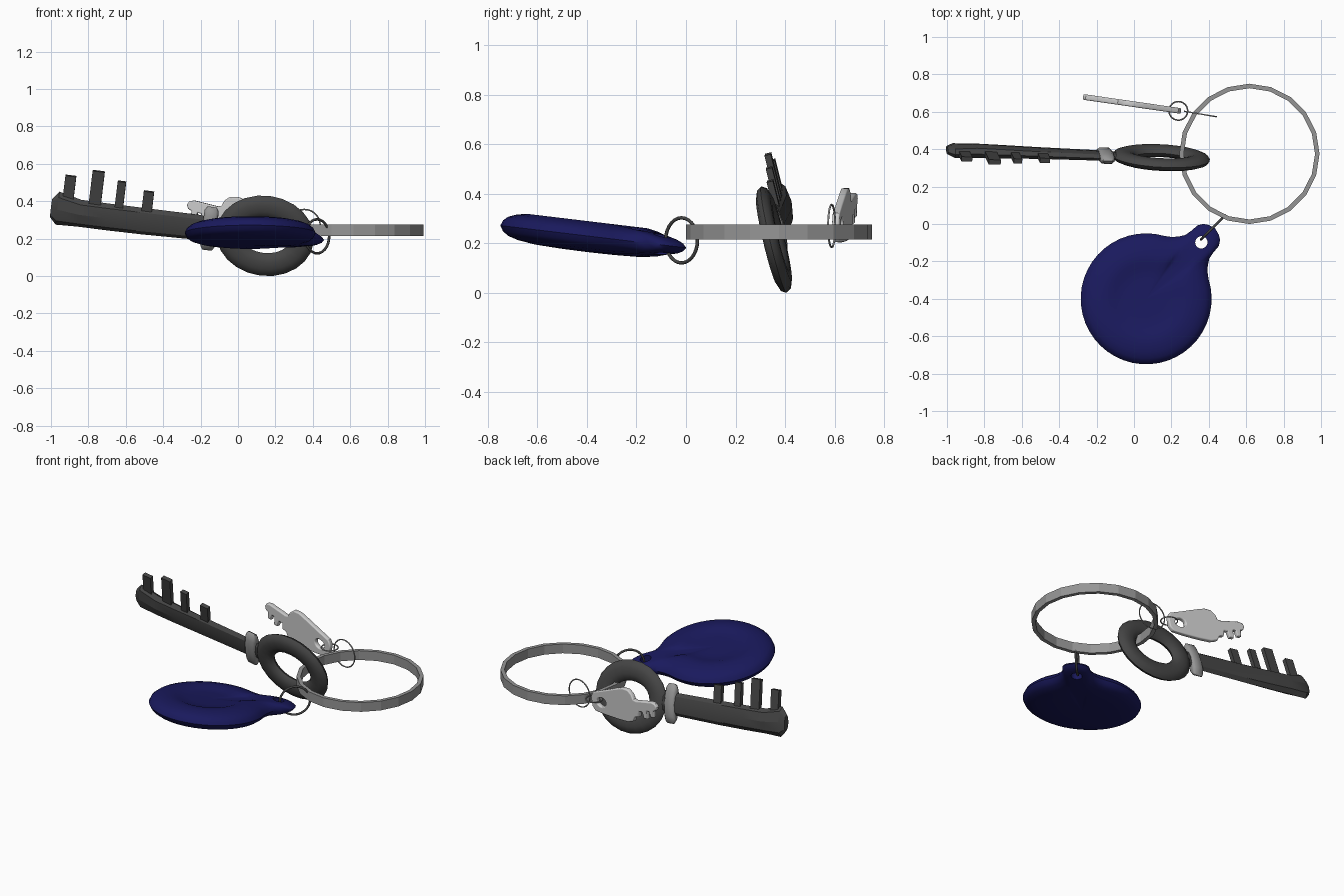
import bpy, bmesh
from math import cos, sin, radians, pi
from mathutils import Vector, Matrix

if "Cube" in bpy.data.objects:
    bpy.data.objects.remove(bpy.data.objects["Cube"])


def frame(origin, u, v):
    """Matrix whose x runs along u, y close to v, z across the part."""
    u = Vector(u).normalized()
    w = u.cross(Vector(v)).normalized()
    v = w.cross(u)
    m = Matrix((u, v, w)).transposed().to_4x4()
    m.translation = Vector(origin)
    return m


def colour(name, c):
    m = bpy.data.materials.new(name)
    m.diffuse_color = (*c, 1)
    m.use_nodes = True
    m.node_tree.nodes["Principled BSDF"].inputs["Base Color"].default_value = m.diffuse_color
    return m


def finish(name, bm, m=Matrix(), mat=None, smooth=None):
    bmesh.ops.transform(bm, matrix=m, verts=bm.verts)
    bmesh.ops.recalc_face_normals(bm, faces=bm.faces)
    me = bpy.data.meshes.new(name)
    bm.to_mesh(me)
    bm.free()
    ob = bpy.data.objects.new(name, me)
    bpy.context.collection.objects.link(ob)
    if mat:
        me.materials.append(mat)
    if smooth:
        shade(ob, smooth)
    return ob


def shade(ob, angle):
    bpy.ops.object.select_all(action='DESELECT')
    bpy.context.view_layer.objects.active = ob
    ob.select_set(True)
    bpy.ops.object.shade_smooth_by_angle(angle=radians(angle))


def skin(bm, loops, closed=False):
    """Bridge equal point loops; cap the ends unless closed."""
    rows = [[bm.verts.new(p) for p in loop] for loop in loops]
    n = len(rows[0])
    for i in range(len(rows) if closed else len(rows) - 1):
        a, b = rows[i], rows[(i + 1) % len(rows)]
        for j in range(n):
            k = (j + 1) % n
            bm.faces.new((a[j], a[k], b[k], b[j]))
    if not closed:
        bm.faces.new(rows[0])
        bm.faces.new(rows[-1])


def ring(name, m, ru, rv, section, n, mat=None, smooth=None):
    bm = bmesh.new()
    loops = []
    for i in range(n):
        a = 2 * pi * i / n
        loops.append([((ru + d) * cos(a), (rv + d) * sin(a), h) for d, h in section])
    skin(bm, loops, True)
    return finish(name, bm, m, mat, smooth)


def oval(a, b, n):
    return [(a * cos(2 * pi * i / n), b * sin(2 * pi * i / n)) for i in range(n)]


def loft(name, m, stations, n, mat=None, smooth=None):
    """Stations are (distance, low, high, half thickness)."""
    bm = bmesh.new()
    loops = []
    for s, lo, hi, w in stations:
        loops.append([(s, (lo + hi) / 2 + y, z) for y, z in oval((hi - lo) / 2, w, n)])
    skin(bm, loops)
    return finish(name, bm, m, mat, smooth)


blue = colour("blue_plastic", (0.01, 0.01, 0.11))
dark = colour("dark_metal", (0.06, 0.06, 0.06))
steel = colour("steel", (0.3, 0.3, 0.3))
light = colour("light_metal", (0.6, 0.6, 0.6))

# Main ring: flat faceted band
band = [(-0.012, -0.03), (0.012, -0.03), (0.012, 0.03), (-0.012, 0.03)]
ring("main_ring", Matrix.Translation((0.617, 0.375, 0.245)), 0.363, 0.363, band, 20, steel)

# Small connecting rings
wire = oval(0.007, 0.007, 8)
thin = oval(0.004, 0.004, 6)
ring("fob_ring", frame((0.423, -0.018, 0.212), (1, 1, 0), (0, 0, 1)),
     0.091, 0.091, wire, 28, dark, 60)
ring("small_key_ring", frame((0.355, 0.588, 0.27), (1, -0.17, 0), (0, 0, 1)),
     0.086, 0.086, thin, 28, steel, 60)
ring("small_key_link", Matrix.Translation((0.237, 0.605, 0.27)), 0.05, 0.05, thin, 24, steel, 60)

# Fob: teardrop disc, dished on top, pierced in its lug
half = [(4, .518), (7, .505), (9.5, .48), (11, .435), (13, .40), (17, .375), (22, .358)]
outline = [(0, .527)] + half
outline += [(d, .35) for d in range(28, 333, 8)]
outline += [(360 - d, r) for d, r in reversed(half)]
top = [(.02, .046), (.3, .046), (.48, .05), (.56, .06), (.7, .06), (.82, .051),
       (.91, .039), (.97, .022), (1, 0)]
bottom = [(.97, -.022), (.91, -.038), (.8, -.05), (.6, -.06), (.3, -.064), (.02, -.065)]
loops = []
for t, h in top + bottom:
    row = []
    for d, r in outline:
        a = radians(d + 45.5)
        x, y = .065 + r * t * cos(a), -.40 + r * t * sin(a)
        row.append((x, y, .23 - .12 * (y + .4) + h * (1 - t * (1 - .35 / r))))
    loops.append(row)
bm = bmesh.new()
skin(bm, loops)
fob = finish("fob", bm, mat=blue)
bm = bmesh.new()
bmesh.ops.create_cone(bm, cap_ends=True, segments=20, radius1=.033, radius2=.033, depth=.5)
cutter = finish("fob_hole_cutter", bm, Matrix.Translation((.36, -.098, .2)))
cutter.hide_render = True
cutter.hide_set(True)
mod = fob.modifiers.new("hole", 'BOOLEAN')
mod.operation = 'DIFFERENCE'
mod.object = cutter
bpy.context.view_layer.objects.active = fob
bpy.ops.object.modifier_apply(modifier=mod.name)
bpy.data.objects.remove(cutter)
shade(fob, 45)

# Large key: oval bow, collar, flaring blade and teeth
key = frame((0.145, 0.355, 0.215), (-1, 0.035, 0.13), (0.13, -0.25, 1))
ring("large_key_bow", key, 0.2, 0.158, oval(0.063, 0.032, 10), 24, dark, 50)
loft("large_key_collar", key, [(.262, -.1, .1, .022), (.275, -.12, .12, .034),
     (.325, -.12, .12, .034), (.338, -.1, .1, .022)], 14, steel, 50)
loft("large_key_blade", key, [(.24, -.055, .055, .022), (.36, -.07, .068, .024),
     (.66, -.08, .066, .028), (.86, -.083, .065, .034), (1.0, -.083, .066, .038),
     (1.12, -.088, .095, .034), (1.155, -.05, .05, .02)], 8, dark, 20)
for i, (s, w, h) in enumerate([(.645, .055, .16), (.795, .045, .195),
                               (.925, .065, .235), (1.07, .058, .19)]):
    bm = bmesh.new()
    bmesh.ops.create_cube(bm, size=1)
    size = Matrix.Diagonal((w, h - .03, .026, 1))
    finish(f"large_key_tooth_{i + 1}", bm,
           key @ Matrix.Translation((s, (h + .03) / 2, 0)) @ size, dark)

# Small key: filled outline with a slot in the bow
body = [(0, -.03), (0, .03), (.02, .058), (.1, .075), (.2, .098), (.27, .112), (.315, .105),
        (.34, .08), (.35, .05), (.37, .043), (.5, .05), (.525, .042), (.535, .022),
        (.525, .002), (.505, -.005), (.5, -.045), (.477, -.045), (.47, -.01), (.45, -.01),
        (.445, -.06), (.42, -.06), (.41, -.02), (.385, -.02), (.375, -.055), (.345, -.06),
        (.325, -.088), (.28, -.098), (.2, -.09), (.1, -.075), (.02, -.058)]
slot = [(.045 + .035 + x, y) for x, y in oval(.038, .03, 12)]
cu = bpy.data.curves.new("small_key", 'CURVE')
cu.dimensions = '2D'
cu.fill_mode = 'BOTH'
cu.extrude = .008
cu.bevel_depth = .007
cu.bevel_resolution = 2
cu.offset = -.006
for pts in (body, slot):
    sp = cu.splines.new('POLY')
    sp.points.add(len(pts) - 1)
    for p, (x, y) in zip(sp.points, pts):
        p.co = (x, y, 0, 1)
    sp.use_cyclic_u = True
small = bpy.data.objects.new("small_key", cu)
bpy.context.collection.objects.link(small)
small.matrix_world = frame((.245, .605, .26), (-.52, .075, .1), (0, 0, 1))
cu.materials.append(light)
bpy.ops.object.select_all(action='DESELECT')
bpy.context.view_layer.objects.active = small
small.select_set(True)
bpy.ops.object.convert(target='MESH')
shade(bpy.context.view_layer.objects.active, 40)
